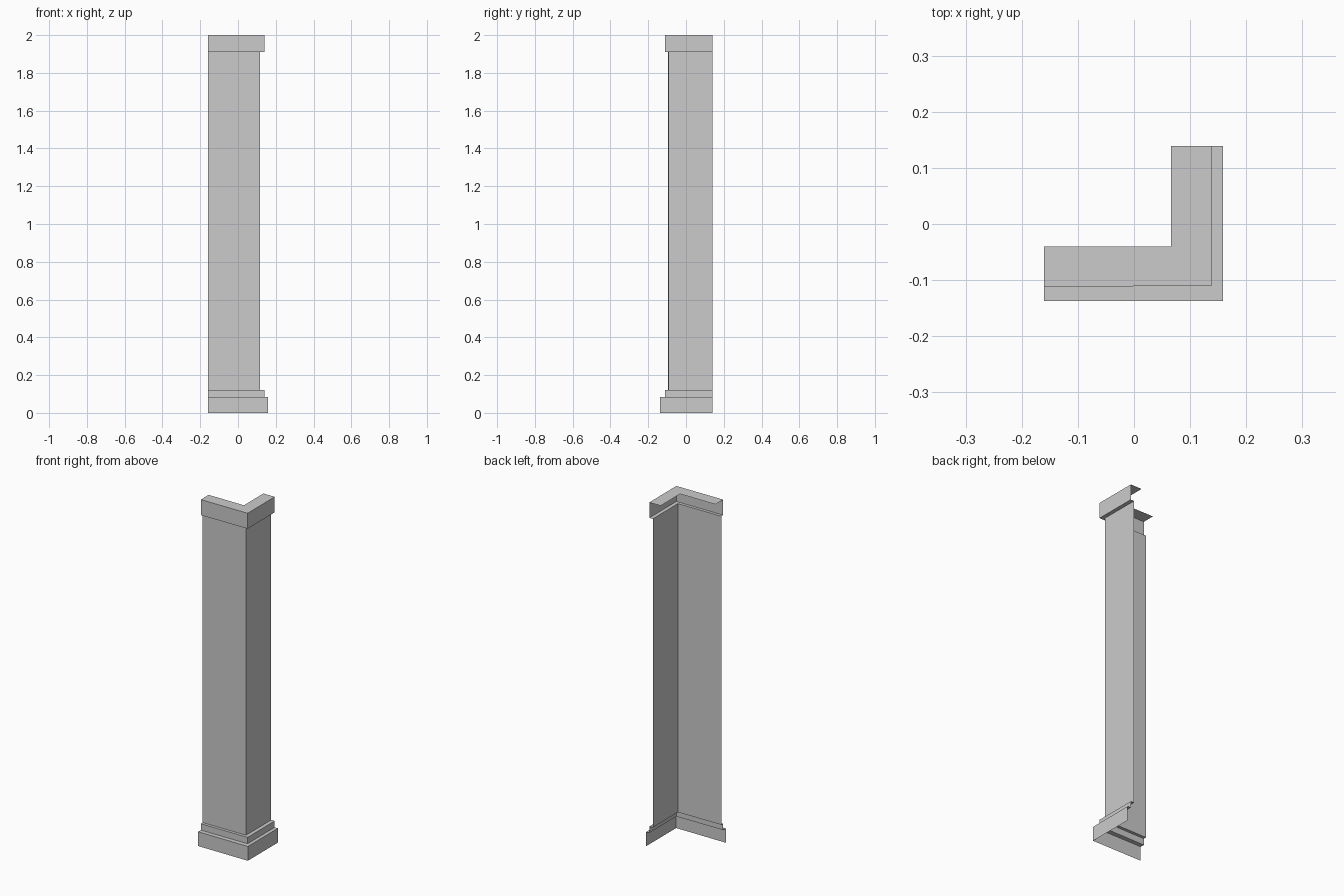
import bpy
import bmesh

if "Cube" in bpy.data.objects:
    bpy.data.objects.remove(bpy.data.objects["Cube"])

LEFT, BACK = -0.16, 0.139   # open ends of the two wings

# Moulding profile from floor to top: (corner x, corner y, z)
profile = [
    (0.159, -0.137, 0.0), (0.159, -0.137, 0.083),    # plinth
    (0.139, -0.110, 0.083), (0.139, -0.110, 0.12),   # upper step
    (0.117, -0.093, 0.12), (0.117, -0.093, 1.91),    # shaft
    (0.139, -0.110, 1.91), (0.139, -0.110, 2.0),     # cap
    (0.066, -0.040, 2.0),                            # top sheet inner edge
]

# Sweep the open profile around the L-shaped corner
bm = bmesh.new()
rows = []
for i, (x, y, z) in enumerate(profile):
    skew = 0.002 if i in (2, 3, 4, 5, 6, 7) else 0.0  # wings are slightly out of square
    points = [(LEFT, y - skew, z), (x, y, z), (x - skew / 2, BACK, z)]
    rows.append([bm.verts.new(p) for p in points])
for low, high in zip(rows, rows[1:]):
    for i in range(2):
        bm.faces.new((low[i], low[i + 1], high[i + 1], high[i]))

mesh = bpy.data.meshes.new("corner_pilaster")
bm.to_mesh(mesh)
bm.free()
bpy.context.collection.objects.link(bpy.data.objects.new("corner_pilaster", mesh))
